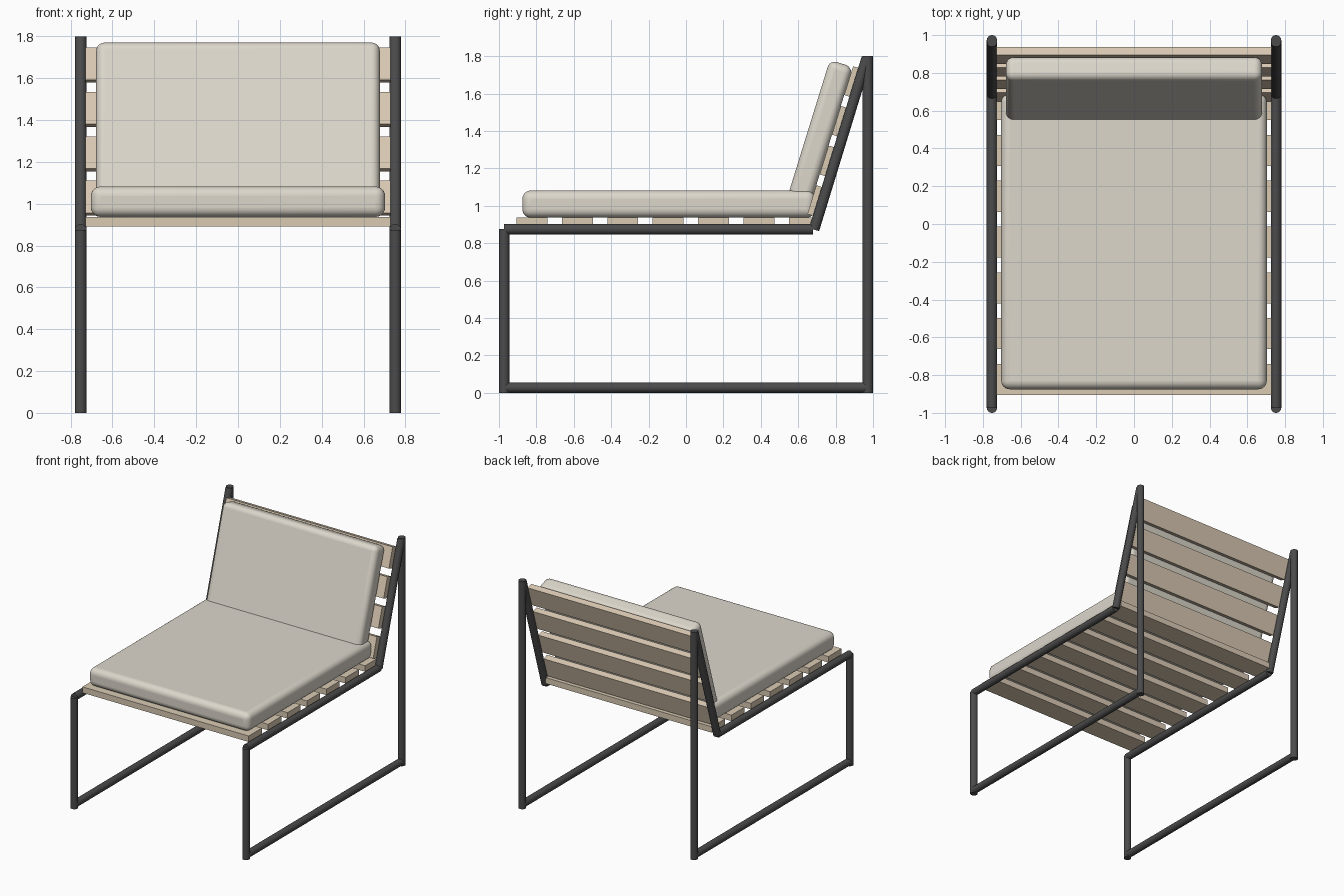
import bpy, math
from mathutils import Vector

if "Cube" in bpy.data.objects:
    bpy.data.objects.remove(bpy.data.objects["Cube"])

TILT = math.radians(17.2)   # backrest lean
R = 0.028                   # tube radius


def material(name, color):
    m = bpy.data.materials.new(name)
    m.diffuse_color = (*color, 1)
    m.use_nodes = True
    m.node_tree.nodes["Principled BSDF"].inputs["Base Color"].default_value = m.diffuse_color
    return m


METAL = material("dark_metal", (0.07, 0.07, 0.07))
WOOD = material("pale_wood", (0.70, 0.59, 0.45))
FABRIC = material("cream_fabric", (0.72, 0.68, 0.60))


def tube(name, a, b):
    a, b = Vector(a), Vector(b)
    d = b - a
    bpy.ops.mesh.primitive_cylinder_add(vertices=24, radius=R, depth=d.length, location=(a + b) / 2)
    o = bpy.context.object
    o.name = name
    o.rotation_euler = d.to_track_quat('Z', 'Y').to_euler()
    o.data.materials.append(METAL)
    bpy.ops.object.shade_smooth_by_angle(angle=math.radians(40))


def box(name, size, loc, mat, tilt=0.0, bevel=0.0, segments=1):
    bpy.ops.mesh.primitive_cube_add(size=1, location=loc)
    o = bpy.context.object
    o.name = name
    o.scale = size
    bpy.ops.object.transform_apply(location=False, rotation=False, scale=True)
    o.rotation_euler.x = -tilt
    o.data.materials.append(mat)
    if bevel:
        b = o.modifiers.new("rounding", 'BEVEL')
        b.width = bevel
        b.segments = segments
        bpy.ops.object.shade_smooth_by_angle(angle=math.radians(40))


# Tubular side frames
for side, x in (("left", -0.752), ("right", 0.752)):
    tube(side + "_front_leg", (x, -0.972, 0), (x, -0.972, 0.875))
    tube(side + "_back_leg", (x, 0.972, 0), (x, 0.972, 1.80))
    tube(side + "_floor_rail", (x, -0.972, R), (x, 0.972, R))
    tube(side + "_seat_rail", (x, -0.972, 0.875), (x, 0.68, 0.875))
    tube(side + "_back_rail", (x, 0.685, 0.873), (x, 0.966, 1.79))

# Seat slats
for i in range(7):
    box(f"seat_slat_{i + 1}", (1.456, 0.165, 0.047), (0, -0.823 + 0.2425 * i, 0.9135), WOOD)

# Leaning backrest slats
for i in range(4):
    z = 1.0265 + 0.212 * i
    box(f"back_slat_{i + 1}", (1.456, 0.047, 0.161), (0, 0.8925 + (z - 1.664) * math.tan(TILT), z), WOOD, TILT)

# Cushions
box("seat_cushion", (1.406, 1.565, 0.145), (0, -0.0925, 1.0095), FABRIC, 0, 0.045, 6)
box("back_cushion", (1.356, 0.129, 0.775), (0, 0.716, 1.391), FABRIC, TILT, 0.04, 6)
